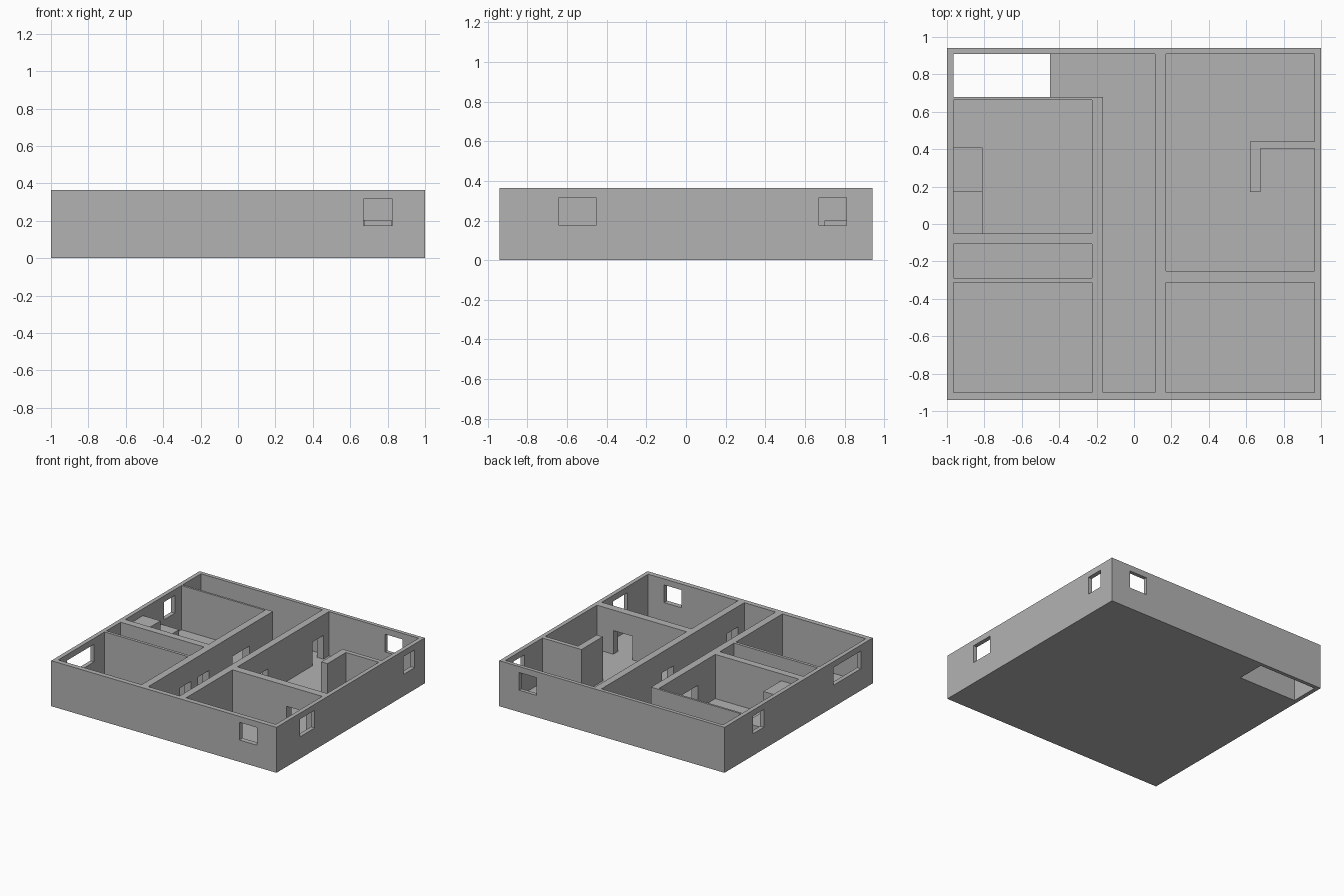
import bpy
import bmesh
from mathutils import Matrix, Vector

if "Cube" in bpy.data.objects:
    bpy.data.objects.remove(bpy.data.objects["Cube"])

grey = bpy.data.materials.new("plaster_grey")
grey.use_nodes = True
colour = (0.45, 0.45, 0.45, 1)
grey.diffuse_color = colour
grey.node_tree.nodes["Principled BSDF"].inputs["Base Color"].default_value = colour

TOP, FLOOR = 0.365, 0.01
DOOR, SILL, HEAD = 0.2, 0.175, 0.317
ABOVE = TOP + 0.1


def boxes(name, specs):
    """One object of boxes, each given as (x0, x1, y0, y1, z0, z1)."""
    bm = bmesh.new()
    for x0, x1, y0, y1, z0, z1 in specs:
        centre = Vector((x0 + x1, y0 + y1, z0 + z1)) / 2
        size = Matrix.Diagonal((x1 - x0, y1 - y0, z1 - z0, 1))
        bmesh.ops.create_cube(bm, size=1, matrix=Matrix.Translation(centre) @ size)
    mesh = bpy.data.meshes.new(name)
    bm.to_mesh(mesh)
    bm.free()
    mesh.materials.append(grey)
    obj = bpy.data.objects.new(name, mesh)
    bpy.context.collection.objects.link(obj)
    return obj


def cut(target, specs):
    """Subtract boxes from the target and bake the result."""
    cutter = boxes("cutter", specs)
    cutter.hide_render = True
    mod = target.modifiers.new("cut", "BOOLEAN")
    mod.operation, mod.solver, mod.object = "DIFFERENCE", "EXACT", cutter
    bpy.context.view_layer.update()
    baked = bpy.data.meshes.new_from_object(
        target.evaluated_get(bpy.context.evaluated_depsgraph_get()))
    target.modifiers.clear()
    target.data = baked
    bpy.data.objects.remove(cutter)


# House shell hollowed into rooms and hall
house = boxes("house_walls", [(-1, 1, -0.94, 0.94, 0, TOP)])
plans = [
    (-0.966, -0.225, -0.9, -0.312),     # front right room
    (-0.966, -0.225, -0.288, -0.108),   # store
    (-0.966, -0.225, -0.05, 0.663),     # middle right room
    (-0.166, 0.113, -0.9, 0.91),        # hall
    (0.17, 0.966, -0.9, -0.312),        # front left room
    (0.17, 0.966, -0.25, 0.91),         # back left room
]
cut(house, [(*p, FLOOR, ABOVE) for p in plans])

# Landing beside the hall, then the stair opening through its floor
cut(house, [(-0.966, 0, 0.68, 0.91, FLOOR, ABOVE)])
cut(house, [(-0.966, -0.45, 0.68, 0.91, -0.1, ABOVE)])

# Doorways through the inner walls
doors = [(-0.24, -0.15, y, y + w) for y, w in ((-0.5, 0.14), (-0.27, 0.14), (0.17, 0.21))]
doors += [(0.1, 0.18, y, y + 0.14) for y in (-0.82, 0, 0.7)]
doors.append((0.65, 0.82, -0.33, -0.24))
cut(house, [(*d, FLOOR, DOOR) for d in doors])

# Windows through the outer walls
windows = [(0.67, 0.825, y - 0.05, y + 0.05) for y in (-0.93, 0.93)]
windows += [(0.95, 1.05, -0.64, -0.455), (0.95, 1.05, 0.67, 0.81)]
windows += [(-1.05, -0.95, -0.79, -0.445), (-1.05, -0.95, 0.44, 0.58)]
cut(house, [(*w, SILL, HEAD) for w in windows])

# Partition with a return in the back left room
boxes("partition_wall", [(0.62, 0.97, 0.405, 0.44, FLOOR, TOP)])
boxes("partition_return", [(0.62, 0.675, 0.17, 0.405, FLOOR, TOP)])

# Built-in units in the middle right room
boxes("tall_cupboard", [(-0.97, -0.81, -0.05, 0.175, FLOOR, 0.31)])
boxes("low_counter", [(-0.97, -0.81, 0.175, 0.41, FLOOR, 0.15)])
